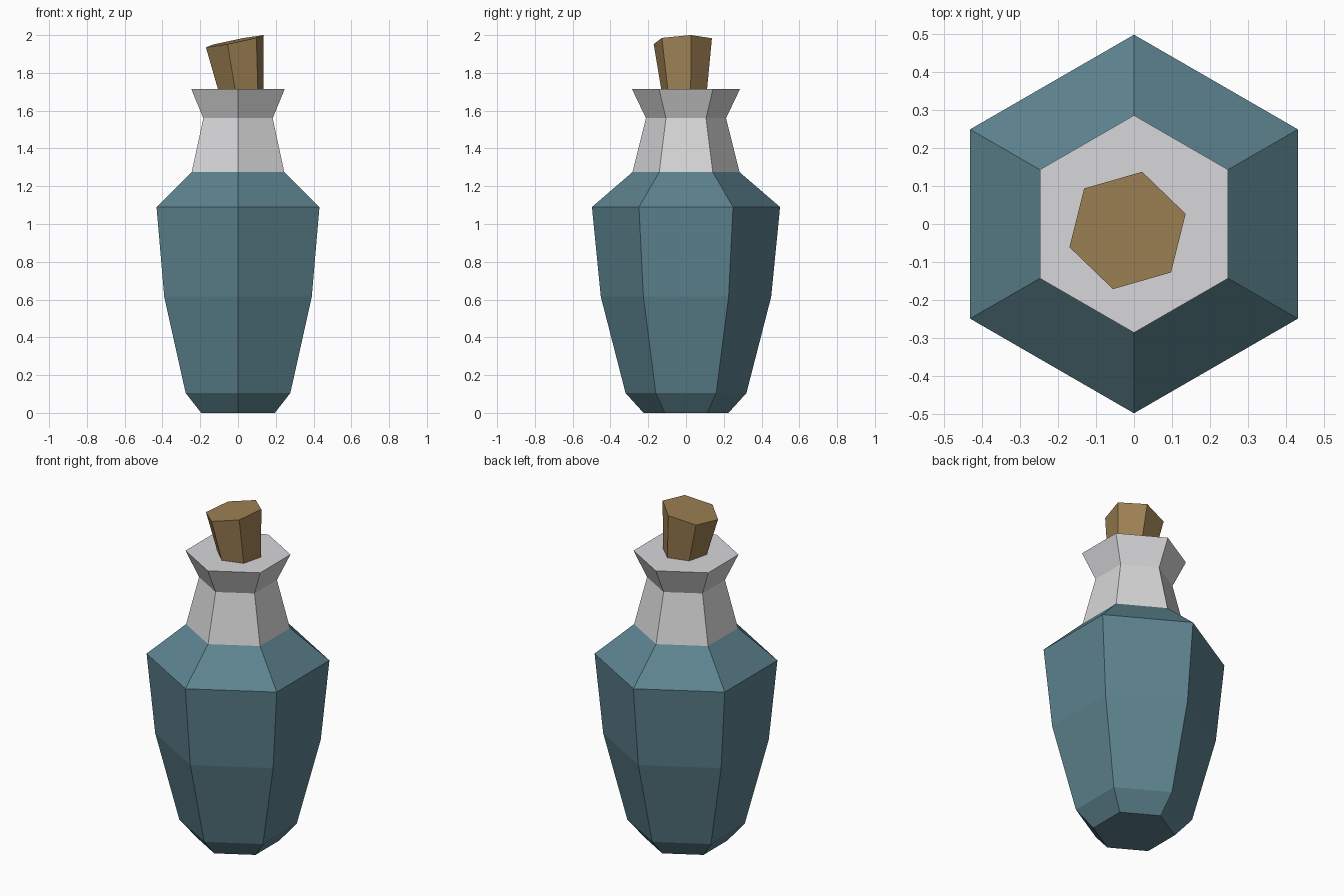
import bpy, math

if "Cube" in bpy.data.objects:
    bpy.data.objects.remove(bpy.data.objects["Cube"])


def material(name, rgb):
    lin = [(c / 255 / 12.92) if c < 10 else ((c / 255 + 0.055) / 1.055) ** 2.4 for c in rgb]
    m = bpy.data.materials.new(name)
    m.diffuse_color = (*lin, 1)
    m.use_nodes = True
    m.node_tree.nodes["Principled BSDF"].inputs["Base Color"].default_value = m.diffuse_color
    return m


def ring(r, z, cx=0, cy=0, start=90, slope=(0, 0)):
    """Hexagonal cross-section; slope tilts its plane in x and y."""
    pts = []
    for i in range(6):
        a = math.radians(start + 60 * i)
        x, y = cx + r * math.cos(a), cy + r * math.sin(a)
        pts.append((x, y, z + slope[0] * x + slope[1] * y))
    return pts


def loft(name, rings, mat, bottom=False, top=False):
    """Join hexagonal rings, listed from bottom to top, with flat faces."""
    verts = [p for r in rings for p in r]
    faces = []
    for k in range(len(rings) - 1):
        for i in range(6):
            j = (i + 1) % 6
            faces.append((6 * k + i, 6 * k + j, 6 * k + 6 + j, 6 * k + 6 + i))
    if bottom:
        faces.append(tuple(reversed(range(6))))
    if top:
        faces.append(tuple(range(len(verts) - 6, len(verts))))
    me = bpy.data.meshes.new(name)
    me.from_pydata(verts, [], faces)
    me.materials.append(mat)
    ob = bpy.data.objects.new(name, me)
    bpy.context.collection.objects.link(ob)
    return ob


teal = material("teal_glass", (93, 131, 143))
white = material("pale_grey", (215, 214, 216))
brown = material("cork_brown", (156, 127, 83))

# Bottle body
body = [(0.225, 0), (0.32, 0.105), (0.451, 0.615), (0.498, 1.09), (0.283, 1.275)]
loft("bottle_body", [ring(r, z) for r, z in body], teal, bottom=True)

# Neck with flared lip
neck = [(0.283, 1.275), (0.212, 1.56), (0.286, 1.715)]
loft("bottle_neck", [ring(r, z) for r, z in neck], white, top=True)

# Leaning, tapered cork with a slanted top
loft("cork", [ring(0.122, 1.69, 0.018, -0.009, 16),
              ring(0.159, 1.972, -0.017, -0.017, 16, (0.2, 0.05))],
     brown, bottom=True, top=True)
